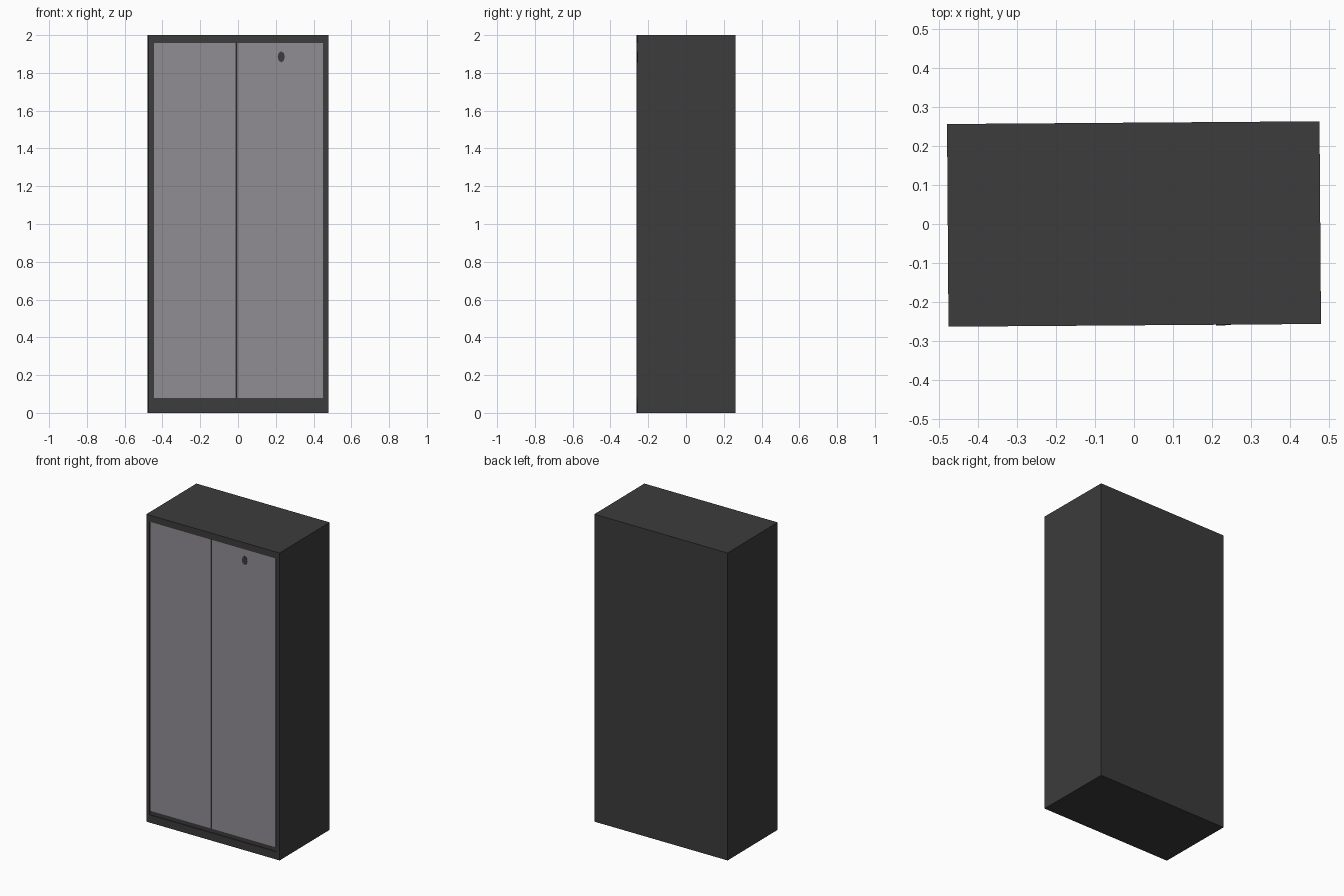
import bpy, bmesh, math
from mathutils import Matrix

if "Cube" in bpy.data.objects:
    bpy.data.objects.remove(bpy.data.objects["Cube"])

W, D, H = 0.477, 0.2595, 2.0      # half width, half depth, height
TURN = Matrix.Rotation(0.0073, 4, 'Z')   # the cabinet stands very slightly turned
RECESS = 0.005


def material(name, colour):
    m = bpy.data.materials.new(name)
    m.diffuse_color = (*colour, 1)
    m.use_nodes = True
    m.node_tree.nodes["Principled BSDF"].inputs["Base Color"].default_value = m.diffuse_color
    return m


dark = material("charcoal", (0.045, 0.045, 0.045))
grey = material("door_grey", (0.28, 0.27, 0.295))


def finish(name, bm, mat):
    bmesh.ops.recalc_face_normals(bm, faces=bm.faces)
    mesh = bpy.data.meshes.new(name)
    bm.to_mesh(mesh)
    bm.free()
    mesh.materials.append(mat)
    obj = bpy.data.objects.new(name, mesh)
    obj.matrix_world = TURN
    bpy.context.collection.objects.link(obj)
    return obj


def box(x0, x1, y0, y1, z0, z1):
    bm = bmesh.new()
    bmesh.ops.create_cube(bm, size=1)
    for v in bm.verts:
        v.co = ((x0 + x1) / 2 + v.co.x * (x1 - x0),
                (y0 + y1) / 2 + v.co.y * (y1 - y0),
                (z0 + z1) / 2 + v.co.z * (z1 - z0))
    return bm


# Cabinet body: box whose front has a framed shallow recess
bm = box(-W, W, -D, D, 0, H)
front = min(bm.faces, key=lambda f: f.calc_center_median().y)
bmesh.ops.inset_region(bm, faces=[front], thickness=0.03)
for v in front.verts:
    v.co.z = 0.05 if v.co.z < 1 else 1.957
rim = bmesh.ops.extrude_discrete_faces(bm, faces=[front])["faces"][0]
for v in rim.verts:
    v.co.y += RECESS
finish("cabinet_body", bm, dark)

# Two doors, flush with the frame, with a narrow gap between them
for name, x0, x1 in (("left_door", -0.447, -0.0155), ("right_door", -0.0085, 0.447)):
    finish(name, box(x0, x1, -D, -D + RECESS, 0.078, 1.957), grey)

# Lock plate: small tall eight-sided plate on the right door
bm = bmesh.new()
bmesh.ops.create_cone(bm, cap_ends=True, segments=8, radius1=1, radius2=1, depth=1,
                      matrix=Matrix.Rotation(math.pi / 2, 4, 'X'))
for v in bm.verts:
    v.co = (0.227 + v.co.x * 0.019, -D + v.co.y * 0.003, 1.885 + v.co.z * 0.029)
finish("lock_plate", bm, dark)
